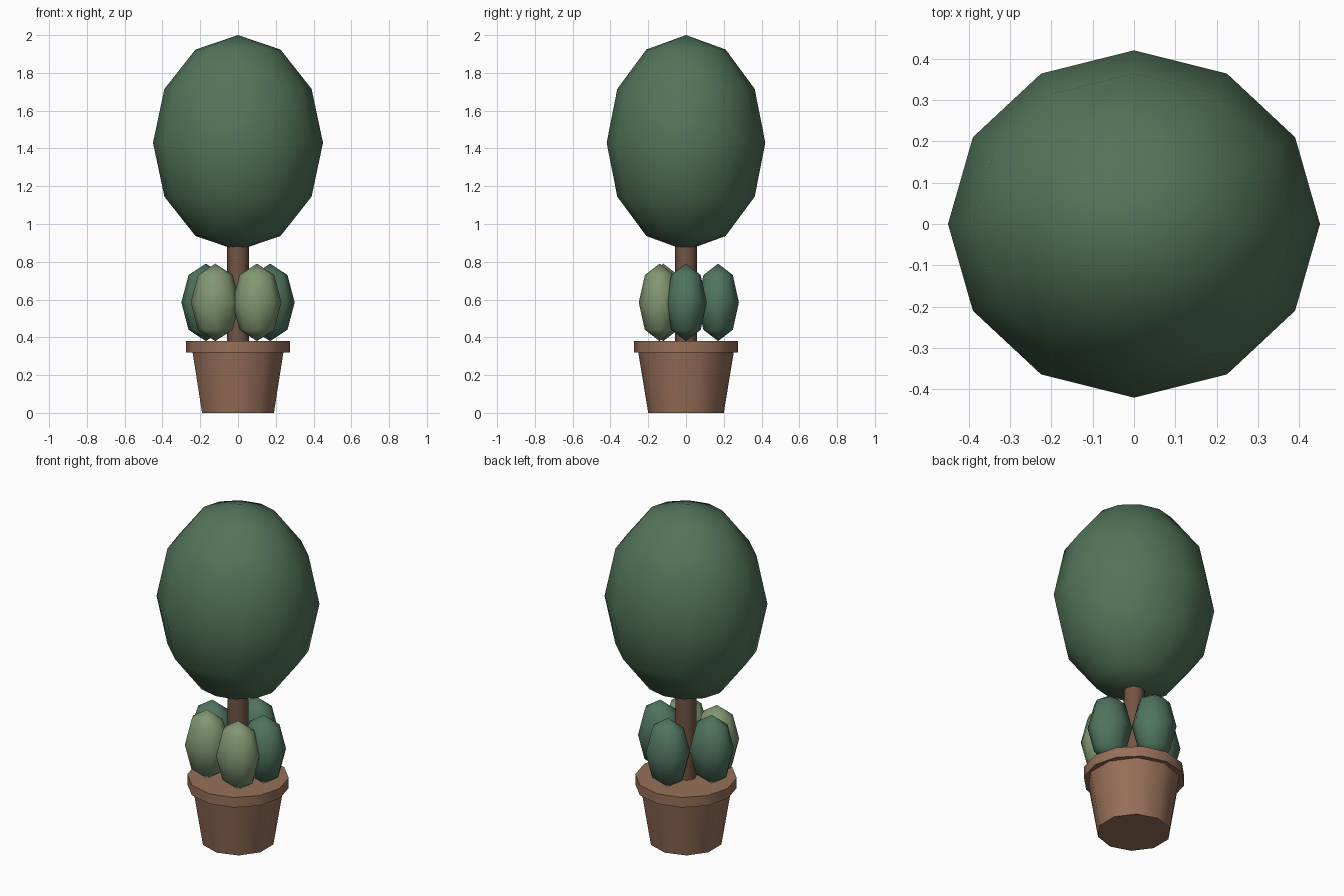
import bpy
import math

if "Cube" in bpy.data.objects:
    bpy.data.objects.remove(bpy.data.objects["Cube"])


def material(name, rgb):
    m = bpy.data.materials.new(name)
    m.diffuse_color = (*rgb, 1)
    m.use_nodes = True
    m.node_tree.nodes["Principled BSDF"].inputs["Base Color"].default_value = m.diffuse_color
    return m


def finish(name, mat, angle):
    ob = bpy.context.object
    ob.name = name
    ob.data.materials.append(mat)
    bpy.ops.object.transform_apply(location=False, rotation=False, scale=True)
    bpy.ops.object.shade_smooth_by_angle(angle=math.radians(angle))
    return ob


def frustum(name, sides, r1, r2, z1, z2, mat):
    bpy.ops.mesh.primitive_cone_add(vertices=sides, radius1=r1, radius2=r2,
                                    depth=z2 - z1, location=(0, 0, (z1 + z2) / 2))
    return finish(name, mat, 50)


def foliage(name, segments, rings, centre, radii, mat):
    bpy.ops.mesh.primitive_uv_sphere_add(segments=segments, ring_count=rings,
                                         radius=1, location=centre)
    bpy.context.object.scale = radii
    return finish(name, mat, 80)


clay = material("clay", (0.31, 0.16, 0.10))
bark = material("bark", (0.17, 0.09, 0.058))
leaf = material("leaf", (0.085, 0.175, 0.10))
dark_leaf = material("dark_leaf", (0.08, 0.175, 0.115))
pale_leaf = material("pale_leaf", (0.22, 0.305, 0.165))

# Pot and rim
frustum("pot", 10, 0.20, 0.256, 0.0, 0.34, clay)
frustum("pot_rim", 12, 0.275, 0.275, 0.32, 0.38, clay)

# Trunk and clipped crown
frustum("trunk", 8, 0.057, 0.057, 0.35, 0.95, bark)
foliage("crown", 12, 6, (0, 0, 1.43), (0.45, 0.42, 0.57), leaf)

# Ring of small bushes round the trunk
bushes = [(0.17, 0, dark_leaf), (0, 0.17, dark_leaf), (-0.17, 0, dark_leaf),
          (-0.12, -0.12, pale_leaf), (0.10, -0.14, pale_leaf)]
for i, (x, y, mat) in enumerate(bushes):
    foliage(f"bush_{i + 1}", 8, 4, (x, y, 0.585), (0.13, 0.11, 0.205), mat)
